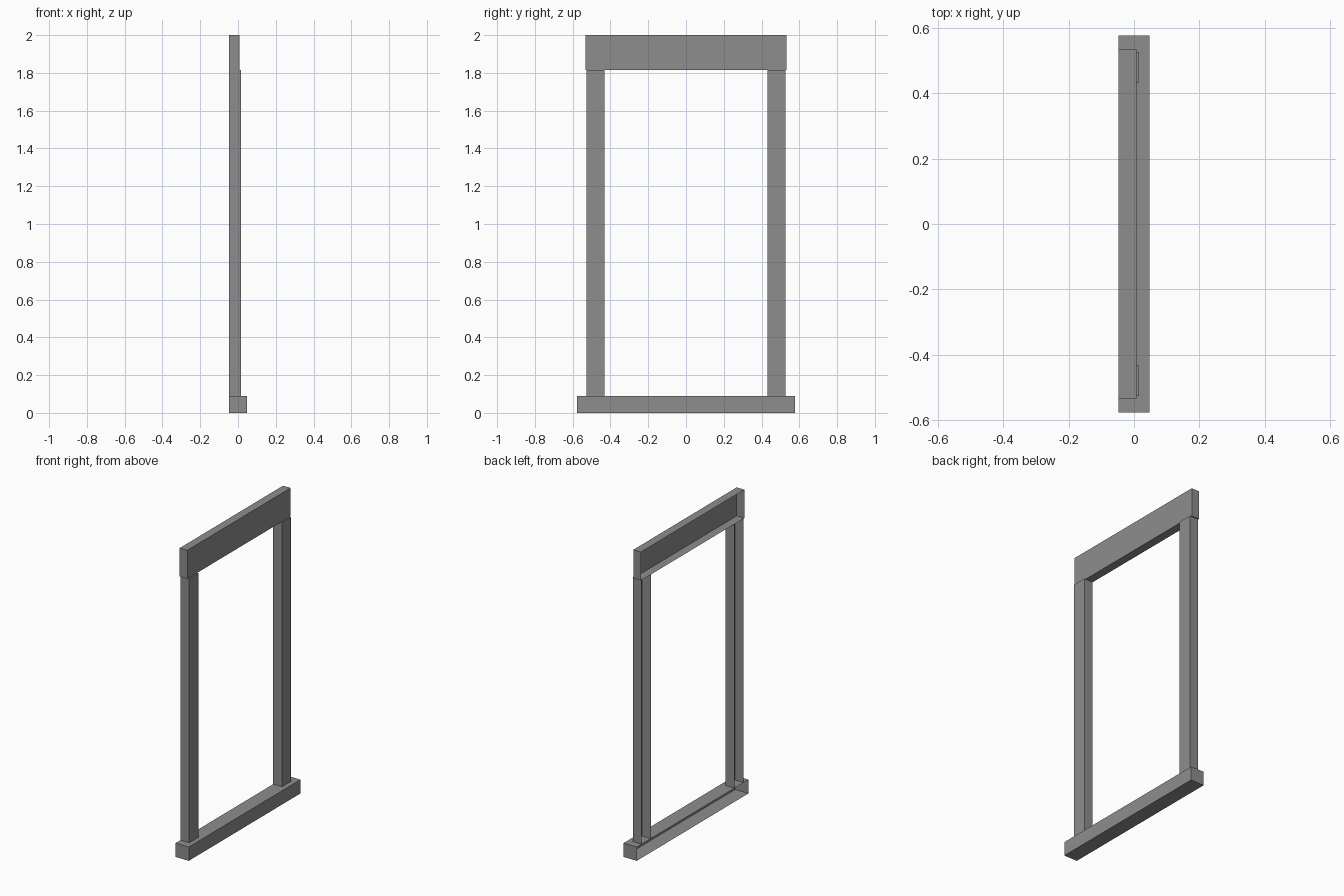
import bpy
import bmesh

cube = bpy.data.objects.get("Cube")
if cube:
    bpy.data.objects.remove(cube, do_unlink=True)

# Single painted-trim colour
grey = bpy.data.materials.new("trim_grey")
grey.use_nodes = True
colour = (0.27, 0.27, 0.27, 1.0)
grey.diffuse_color = colour
grey.node_tree.nodes["Principled BSDF"].inputs["Base Color"].default_value = colour

WALL_X = -0.048      # plane where the trim meets the wall
SILL_TOP = 0.09
HEAD_BOTTOM = 1.814


def trim_board(name, front_x, y_range, z_range):
    """Board shell, left open on the side that sits against the wall."""
    lo = (WALL_X, y_range[0], z_range[0])
    hi = (front_x, y_range[1], z_range[1])
    bm = bmesh.new()
    bmesh.ops.create_cube(bm, size=1)
    for v in bm.verts:
        v.co = [hi[i] if v.co[i] > 0 else lo[i] for i in range(3)]
    bm.normal_update()
    back = [f for f in bm.faces if f.normal.x < -0.5]
    bmesh.ops.delete(bm, geom=back, context='FACES')
    mesh = bpy.data.meshes.new(name)
    bm.to_mesh(mesh)
    bm.free()
    mesh.materials.append(grey)
    obj = bpy.data.objects.new(name, mesh)
    bpy.context.collection.objects.link(obj)
    return obj


# Projecting sill and flat header
trim_board("sill", 0.048, (-0.576, 0.576), (0, SILL_TOP))
trim_board("header", 0.007, (-0.533, 0.533), (HEAD_BOTTOM, 2))

# Upright jambs on both sides of the opening
for name, side in (("front_jamb", -1), ("back_jamb", 1)):
    ys = sorted((side * 0.432, side * 0.526))
    trim_board(name, 0.016, ys, (SILL_TOP, HEAD_BOTTOM))
